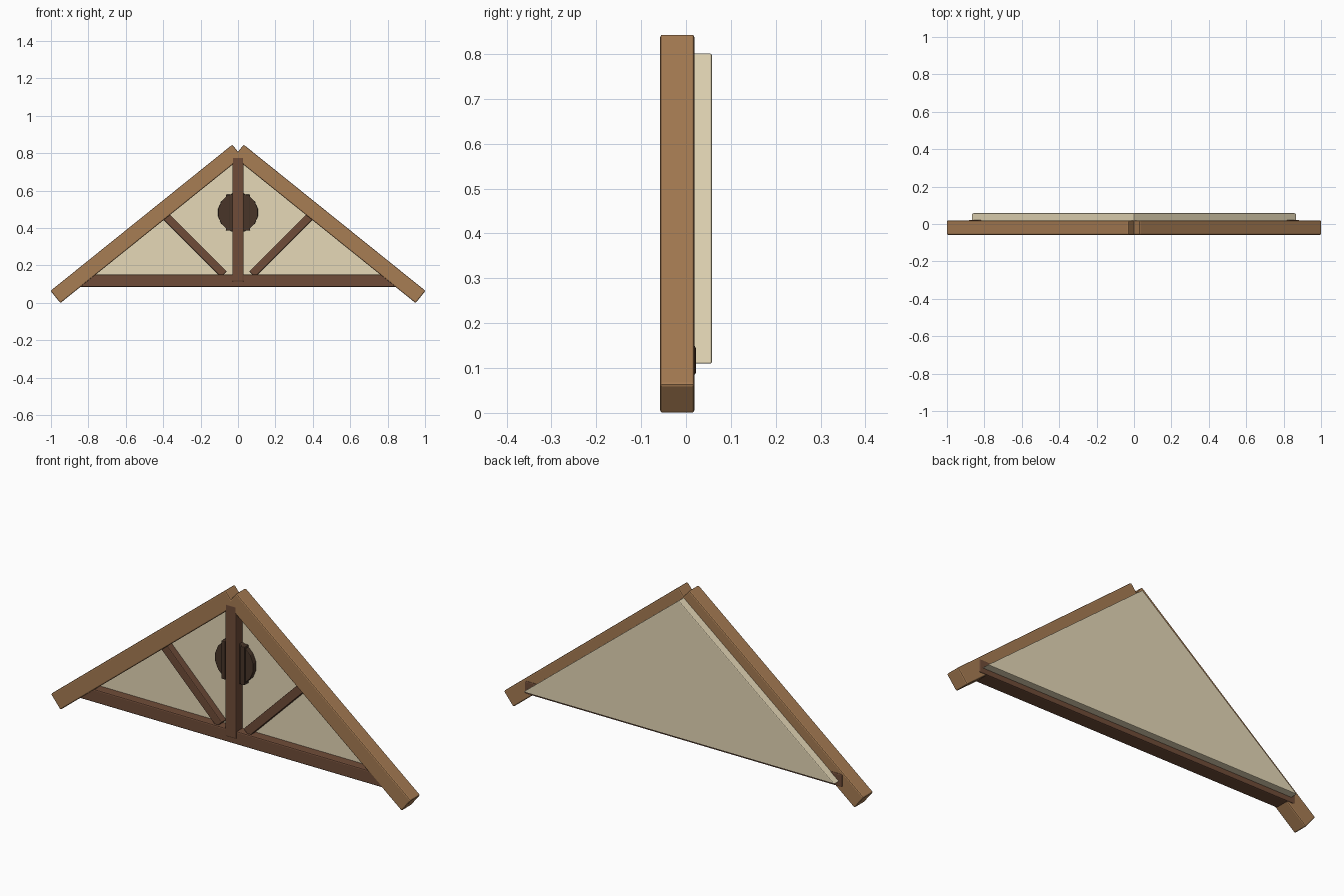
import bpy, bmesh, math
from mathutils import Vector

if "Cube" in bpy.data.objects:
    bpy.data.objects.remove(bpy.data.objects["Cube"], do_unlink=True)


def material(name, rgb):
    m = bpy.data.materials.new(name)
    m.use_nodes = True
    m.diffuse_color = (*rgb, 1)
    m.node_tree.nodes["Principled BSDF"].inputs["Base Color"].default_value = (*rgb, 1)
    return m


light_wood = material("light wood", (0.39, 0.205, 0.088))
dark_wood = material("dark wood", (0.16, 0.073, 0.04))
plaster = material("plaster", (0.79, 0.69, 0.475))
vent_brown = material("vent brown", (0.065, 0.036, 0.022))


def finish(name, bm, mat, bevel):
    """Turn a bmesh into an object with softened edges."""
    bmesh.ops.recalc_face_normals(bm, faces=bm.faces)
    mesh = bpy.data.meshes.new(name)
    bm.to_mesh(mesh)
    bm.free()
    mesh.materials.append(mat)
    ob = bpy.data.objects.new(name, mesh)
    bpy.context.collection.objects.link(ob)
    mod = ob.modifiers.new("soft edges", "BEVEL")
    mod.width, mod.segments = bevel, 2
    mod.limit_method = "ANGLE"
    mod.angle_limit = math.radians(40)
    return ob


def prism(name, outline, front, back, mat, bevel=0.006):
    """Extrude an x, z outline from the front y to the back y."""
    bm = bmesh.new()
    face = bm.faces.new([bm.verts.new((x, front, z)) for x, z in outline])
    moved = bmesh.ops.extrude_face_region(bm, geom=[face])["geom"]
    verts = [v for v in moved if isinstance(v, bmesh.types.BMVert)]
    bmesh.ops.translate(bm, verts=verts, vec=(0, back - front, 0))
    return finish(name, bm, mat, bevel)


def beam(name, start, end, width, front, back, mat, bevel=0.006):
    """Square-ended timber between two x, z points."""
    a, b = Vector(start), Vector(end)
    d = (b - a).normalized()
    side = Vector((-d.y, d.x)) * width / 2
    return prism(name, [a - side, b - side, b + side, a + side], front, back, mat, bevel)


# Sloping rafters and diagonal braces, one of each per side
for side, s in (("right", -1), ("left", 1)):
    beam(side + "_rafter", (s * 0.976, 0.031), (s * 0.004, 0.8125), 0.084,
         -0.058, 0.019, light_wood)
    beam(side + "_brace", (s * 0.395, 0.472), (s * 0.075, 0.152), 0.043,
         -0.043, -0.002, dark_wood, 0.004)

# Horizontal tie beam and upright king post
beam("tie_beam", (-0.885, 0.117), (0.885, 0.117), 0.066, -0.054, 0.022, dark_wood)
beam("king_post", (0, 0.112), (0, 0.78), 0.061, -0.0585, 0.008, dark_wood)

# Thick triangular infill behind the timbers
prism("gable_panel", [(-0.867, 0.11), (0.867, 0.11), (0, 0.802)],
      -0.008, 0.058, plaster, 0.004)

# Round vent with upright slats, set into the panel behind the king post
circle = [(0.108 * math.cos(math.tau * (i + 0.5) / 16),
           0.482 + 0.107 * math.sin(math.tau * (i + 0.5) / 16)) for i in range(16)]
prism("vent_disc", circle, -0.032, 0.0, vent_brown, 0.003)
for side, s in (("right", -1), ("left", 1)):
    beam(side + "_vent_slat", (s * 0.053, 0.386), (s * 0.053, 0.578), 0.022,
         -0.041, -0.004, vent_brown, 0.003)
